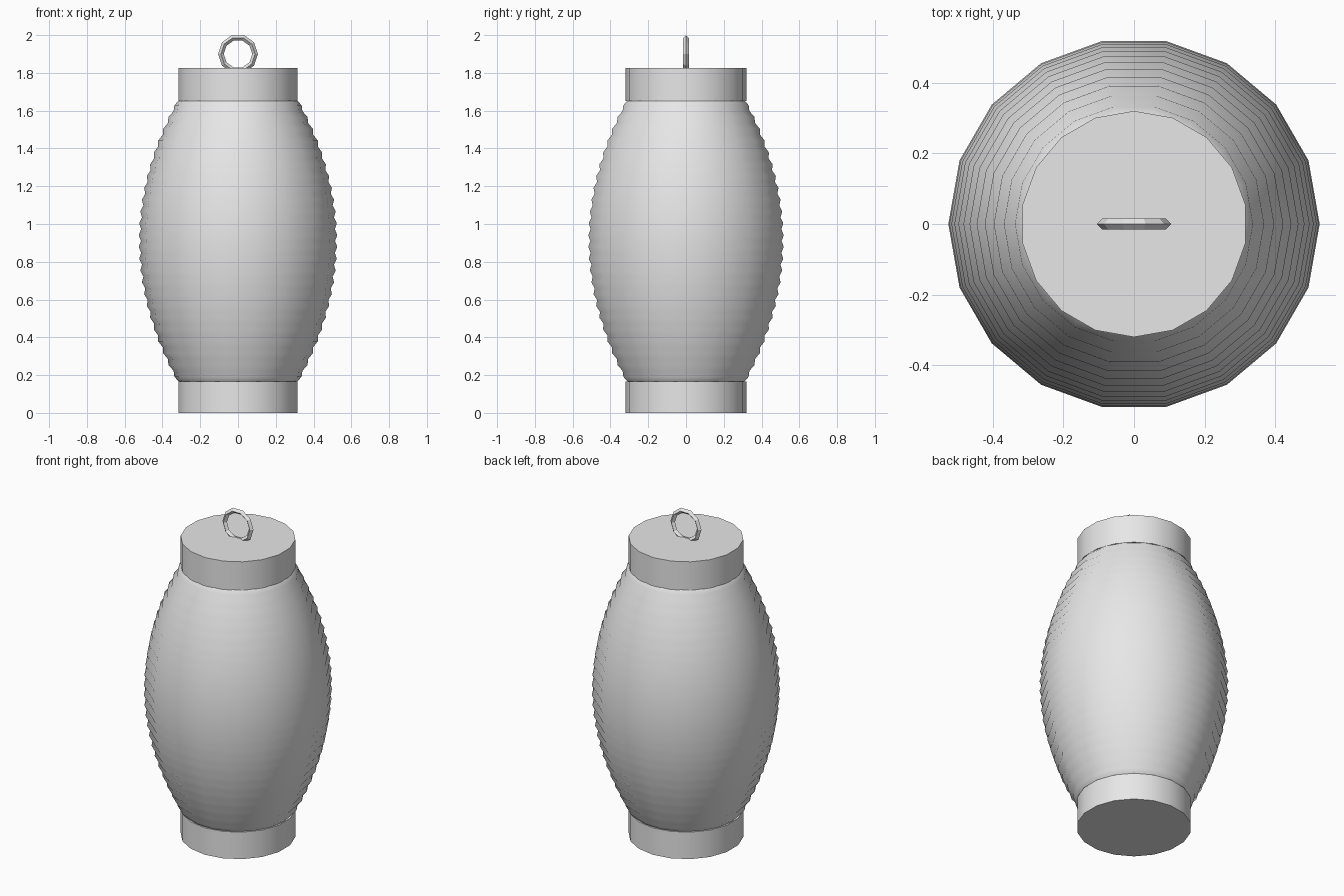
import bpy, bmesh, math

if "Cube" in bpy.data.objects:
    bpy.data.objects.remove(bpy.data.objects["Cube"])

SIDES = 18
paper = bpy.data.materials.new("light_grey")
paper.diffuse_color = (0.8, 0.8, 0.8, 1)
paper.use_nodes = True
paper.node_tree.nodes["Principled BSDF"].inputs["Base Color"].default_value = paper.diffuse_color


def make_object(name, bm):
    bmesh.ops.recalc_face_normals(bm, faces=bm.faces)
    mesh = bpy.data.meshes.new(name)
    bm.to_mesh(mesh)
    bm.free()
    mesh.materials.append(paper)
    ob = bpy.data.objects.new(name, mesh)
    bpy.context.collection.objects.link(ob)
    return ob


def lathe(name, profile, offset, smooth_all):
    """Revolve (radius, z) points around z; ends are closed."""
    bm = bmesh.new()
    rings = []
    for r, z in profile:
        rings.append([bm.verts.new((r * math.cos(a), r * math.sin(a), z))
                      for a in (offset + math.tau * i / SIDES for i in range(SIDES))])
    for lo, hi in zip(rings, rings[1:]):
        for i in range(SIDES):
            j = (i + 1) % SIDES
            f = bm.faces.new((lo[i], lo[j], hi[j], hi[i]))
            f.smooth = True
    for ring in (rings[0], rings[-1]):
        bm.faces.new(ring)
    if not smooth_all:
        for e in bm.edges:
            if any(len(f.verts) > 4 for f in e.link_faces):
                e.smooth = False
    return make_object(name, bm)


# Bulging paper body with zigzag ribs
RIBS = 24
MID, HALF = 0.91, 0.75
body = []
for k in range(2 * RIBS + 1):
    t = -1 + k / RIBS
    r = 0.312 + 0.206 * (1 - t * t)
    body.append((r + (0.008 if k % 2 else -0.004), MID + HALF * t))
lathe("ribbed_body", body, 0, True)

# End caps
lathe("bottom_cap", [(0.32, 0), (0.32, 0.165)], math.pi / 2, False)
lathe("top_cap", [(0.32, 1.65), (0.32, 1.825)], math.pi / 2, False)

# Hanging ring: ten segments, diamond cross-section, standing in the xz plane
bm = bmesh.new()
SEG = 10
R, w = 0.09, 0.015
rings = []
for i in range(SEG):
    a = math.tau * i / SEG
    rings.append([bm.verts.new(((R + dr) * math.cos(a), dy, 1.90 + (R + dr) * math.sin(a)))
                  for dr, dy in ((w, 0), (0, w), (-w, 0), (0, -w))])
for i in range(SEG):
    p, q = rings[i], rings[(i + 1) % SEG]
    for k in range(4):
        m = (k + 1) % 4
        bm.faces.new((p[k], p[m], q[m], q[k]))
make_object("hanging_ring", bm)
